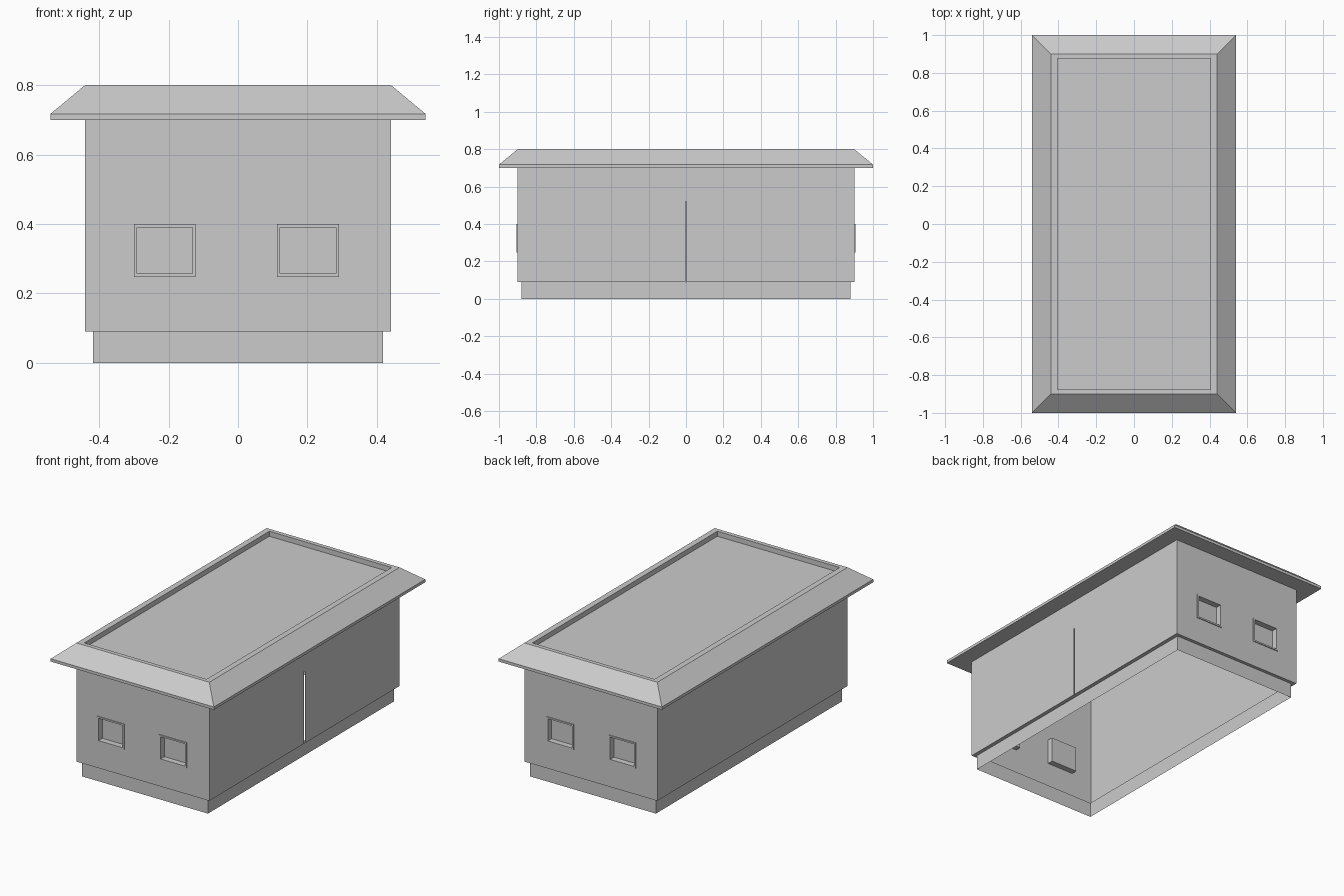
import bpy, bmesh
from mathutils import Vector

if "Cube" in bpy.data.objects:
    bpy.data.objects.remove(bpy.data.objects["Cube"])


def finish(bm, name):
    bmesh.ops.recalc_face_normals(bm, faces=bm.faces)
    mesh = bpy.data.meshes.new(name)
    bm.to_mesh(mesh)
    bm.free()
    obj = bpy.data.objects.new(name, mesh)
    bpy.context.collection.objects.link(obj)
    return obj


def rings(profile, cap=False):
    """Stack rectangular rings given as (half x, half y, z)."""
    bm = bmesh.new()
    loops = [[bm.verts.new((sx * hx, sy * hy, z))
              for sx, sy in ((-1, -1), (1, -1), (1, 1), (-1, 1))]
             for hx, hy, z in profile]
    for a, b in zip(loops, loops[1:]):
        for i in range(4):
            j = (i + 1) % 4
            bm.faces.new((a[i], a[j], b[j], b[i]))
    if cap:
        bm.faces.new(loops[-1])
    return bm


def cut(bm, co, axis, keep):
    """Slice the faces chosen by keep with a plane across one axis."""
    no = Vector((axis == 0, axis == 1, axis == 2))
    faces = [f for f in bm.faces if keep(f)]
    edges = list({e for f in faces for e in f.edges})
    verts = list({v for f in faces for v in f.verts})
    bmesh.ops.bisect_plane(bm, geom=faces + edges + verts,
                           plane_co=no * co, plane_no=no)


X_SPANS = ((-0.300, -0.122), (0.112, 0.291))
Z_SPAN = (0.248, 0.400)

# Hollow walls on a recessed open-bottomed plinth
walls = rings([(0.417, 0.88, 0), (0.417, 0.88, 0.09),
               (0.44, 0.90, 0.09), (0.44, 0.90, 0.70)])
walls.normal_update()


def end_wall(f):
    return abs(f.calc_center_median().y) > 0.899 and f.calc_center_median().z > 0.1


def right_wall(f):
    return f.calc_center_median().x > 0.439 and f.calc_center_median().z > 0.1


# Window openings in both ends and the narrow slit in the right wall
for span in X_SPANS:
    for x in span:
        cut(walls, x, 0, end_wall)
for z in Z_SPAN:
    cut(walls, z, 2, end_wall)
for y in (-0.004, 0.004):
    cut(walls, y, 1, right_wall)
cut(walls, 0.52, 2, right_wall)


def is_opening(f):
    c = f.calc_center_median()
    if end_wall(f):
        return (Z_SPAN[0] < c.z < Z_SPAN[1]
                and any(a < c.x < b for a, b in X_SPANS))
    return right_wall(f) and abs(c.y) < 0.004 and c.z < 0.52


bmesh.ops.delete(walls, geom=[f for f in walls.faces if is_opening(f)],
                 context='FACES')
finish(walls, "walls_and_plinth")

# Roof: soffit, fascia, sloped skirt, flat rim and sunken deck
finish(rings([(0.44, 0.90, 0.70), (0.54, 1.0, 0.70), (0.54, 1.0, 0.717),
              (0.44, 0.90, 0.80), (0.405, 0.875, 0.80),
              (0.405, 0.875, 0.77)], cap=True), "roof")

# Wall tops continue inside up to the deck
finish(rings([(0.44, 0.90, 0.70), (0.44, 0.90, 0.77),
              (0.405, 0.875, 0.77)]), "ceiling_edge")

# Recessed windows at the front and back
for label, side in (("front", -1), ("back", 1)):
    for i, (x0, x1) in enumerate(X_SPANS):
        bm = bmesh.new()
        bmesh.ops.create_cube(bm, size=1)
        for v in bm.verts:
            v.co = Vector((x0 + (v.co.x + 0.5) * (x1 - x0),
                           side * 0.885 + v.co.y * 0.04,
                           Z_SPAN[0] + (v.co.z + 0.5) * (Z_SPAN[1] - Z_SPAN[0])))
        bm.normal_update()
        pane = [f for f in bm.faces if f.normal.y * side > 0.9]
        bmesh.ops.inset_region(bm, faces=pane, thickness=0.0135)
        out = bmesh.ops.extrude_face_region(bm, geom=pane)["geom"]
        bmesh.ops.delete(bm, geom=pane, context='FACES_ONLY')
        bmesh.ops.translate(bm, vec=(0, -side * 0.036, 0),
                            verts=[g for g in out if isinstance(g, bmesh.types.BMVert)])
        finish(bm, f"{label}_window_{i + 1}")
